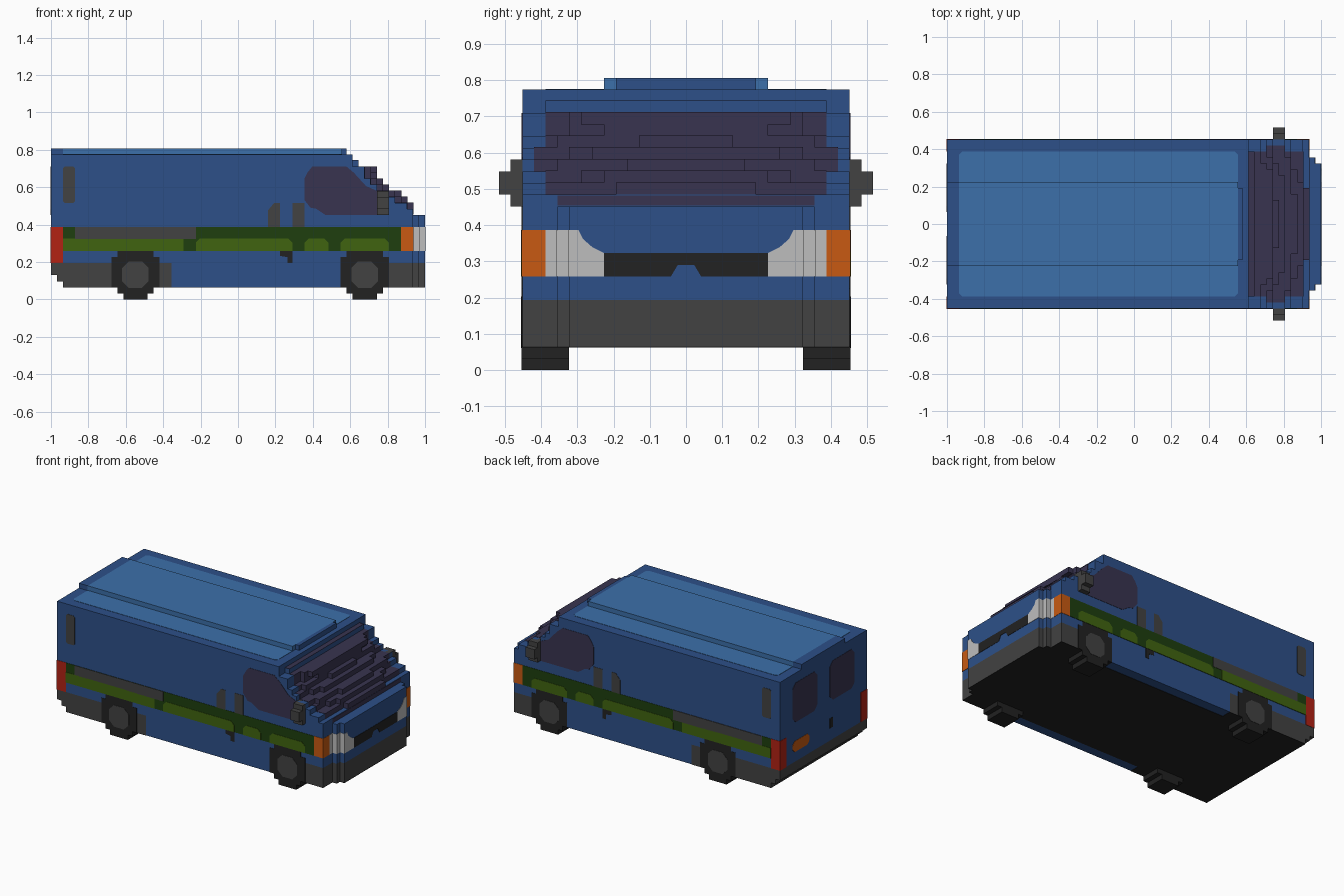
import bpy, bmesh, math

if "Cube" in bpy.data.objects:
    bpy.data.objects.remove(bpy.data.objects["Cube"])

V = 2 / 62     # size of one block
E = 0.06       # lift of painted plates, in blocks


def srgb(c):
    c /= 255
    return c / 12.92 if c <= 0.04045 else ((c + 0.055) / 1.055) ** 2.4


def material(name, r, g, b):
    m = bpy.data.materials.new(name)
    m.use_nodes = True
    col = (srgb(r), srgb(g), srgb(b), 1)
    m.diffuse_color = col
    m.node_tree.nodes["Principled BSDF"].inputs["Base Color"].default_value = col
    return m


BLUE = material("body blue", 45, 80, 137)
LIGHT = material("roof light blue", 60, 112, 170)
GLASS = material("dark glass", 56, 52, 80)
GREY = material("trim grey", 66, 66, 66)
BLACK = material("tyre black", 34, 34, 34)
GREEN = material("dark green", 30, 62, 14)
LIME = material("light green", 64, 100, 16)
RED = material("lamp red", 178, 34, 20)
ORANGE = material("lamp orange", 200, 90, 18)
WHITE = material("lamp white", 190, 190, 190)


def prism(bm, pts, to3d, d0, d1):
    lo = [bm.verts.new([c * V for c in to3d(a, b, d0)]) for a, b in pts]
    hi = [bm.verts.new([c * V for c in to3d(a, b, d1)]) for a, b in pts]
    bm.faces.new(lo)
    bm.faces.new(hi[::-1])
    n = len(pts)
    for i in range(n):
        j = (i + 1) % n
        bm.faces.new((lo[j], lo[i], hi[i], hi[j]))


def finish(name, mat, bm):
    bmesh.ops.recalc_face_normals(bm, faces=bm.faces)
    me = bpy.data.meshes.new(name)
    bm.to_mesh(me)
    bm.free()
    me.materials.append(mat)
    ob = bpy.data.objects.new(name, me)
    bpy.context.collection.objects.link(ob)
    return ob


def side(a, b, d):      # profile in x, z
    return (a, d, b)


def end(a, b, d):       # profile in y, z
    return (d, a, b)


def flat(a, b, d):      # outline in x, y
    return (a, b, d)


def rect(a0, a1, b0, b1, r=0):
    if not r:
        return [(a0, b0), (a1, b0), (a1, b1), (a0, b1)]
    return [(a0 + r, b0), (a1 - r, b0), (a1, b0 + r), (a1, b1 - r),
            (a1 - r, b1), (a0 + r, b1), (a0, b1 - r), (a0, b0 + r)]


def part(name, mat, pts, to3d, d0, d1):
    bm = bmesh.new()
    prism(bm, pts, to3d, d0, d1)
    return finish(name, mat, bm)


def boxes(name, mat, items, mirror=False):
    """Blocks given as (x0, x1, y0, y1, z0, z1), optionally mirrored in y."""
    bm = bmesh.new()
    for x0, x1, y0, y1, z0, z1 in items:
        prism(bm, rect(x0, x1, y0, y1), flat, z0, z1)
        if mirror:
            prism(bm, rect(x0, x1, -y1, -y0), flat, z0, z1)
    return finish(name, mat, bm)


def side_plates(name, mat, pts, lift=E):
    bm = bmesh.new()
    for s in (1, -1):
        prism(bm, pts, side, s * 13.9, s * (14 + lift))
    return finish(name, mat, bm)


# Main shell: side profile with a stepped front
step_x = [29, 28, 26, 25, 23, 22, 21, 21, 19, 19]     # rows z 14 to 23
shell = [(-31, 24), (-31, 6), (29, 6)]
for i, x in enumerate(step_x):
    if i and step_x[i - 1] != x:
        shell += [(step_x[i - 1], 14 + i), (x, 14 + i)]
shell.append((19, 24))
part("body_shell", BLUE, shell, side, -14, 14)
boxes("hood_nose", BLUE, [(28, 30, -11, 11, 6, 14), (28, 31, -10, 10, 6, 14)])

# Lower body: sill and bumpers
boxes("sill", BLUE, [(-11, 17, -14, 14, 2, 6)])
part("rear_bumper", GREY, [(-31, 6), (-31, 4), (-30, 4), (-30, 3), (-29, 3), (-29, 2),
                           (-11, 2), (-11, 6)], side, -14, 14)
boxes("front_bumper", GREY, [(17, 29, -14, 14, 2, 6), (28, 30, -11, 11, 2, 6),
                             (28, 31, -10, 10, 2, 6)])
boxes("underside", BLACK, [(-29, -11, -14, 14, 2 - E, 2.1), (-11, 17, -12, 12, 2 - E, 2.1),
                           (17, 29, -14, 14, 2 - E, 2.1), (29, 30, -11, 11, 2 - E, 2.1),
                           (30, 31, -10, 10, 2 - E, 2.1)])

# Windscreen: rows of stepped blocks, deepest in the middle
outer_w = [11, 12, 12, 13, 13, 12, 12, 12]
mid_w = [9, 10, 9, 11, 10, 11, 10, 10]
mid_x = [29, 28, 27, 26, 24, 23, 22, 22]
top_w = [6, 6, 7, 5, 8, 4, 7, 9]
top_x = [29, 29, 28, 27, 25, 24, 23, 23]
glass = []
for i in range(8):
    z0, z1 = 14 + (0 if i else E), 15 + i + (E if i else -E)
    for w, x in ((outer_w[i], step_x[i]), (mid_w[i], mid_x[i]), (top_w[i], top_x[i])):
        glass.append((17, x + E, -w, w, z0 + i, z1))
boxes("windscreen", GLASS, glass)
boxes("windscreen_header", BLUE, [(18, 20, -12, 12, 22, 23)])
boxes("windscreen_top", GLASS, [(19, 20, -12, 12, 22.9, 23 + E)])

# Roof: painted panel and raised centre slab
part("roof_panel", LIGHT, rect(-29, 17.2, -12, 12, 0.5), flat, 23.9, 24 + E)
boxes("roof_slab", LIGHT, [(-29, 17.2, -7, 7, 23.5, 25)])
boxes("roof_slab_ends", BLUE, [(-31, -29, -7, 7, 23.5, 25), (17.2, 18, -6, 6, 23.5, 25)])

# Wheels with hub plates
for label, cx in (("rear", -17), ("front", 21)):
    boxes(label + "_wheels", BLACK, [
        (cx - h, cx + h, 10, 14 + E, z0, z1)
        for h, z0, z1 in ((2, 0, 1), (3, 1, 2), (4, 2, 7), (3, 7, 8))], mirror=True)
    side_plates(label + "_hubs", GREY, rect(cx - 2.2, cx + 2.2, 1.9, 6.3, 1.1), 2 * E)

# Side stripe in layered plates
side_plates("stripe_base", GREEN, rect(-29, 27, 8, 12))
side_plates("stripe_grey", GREY, rect(-27, -7, 10, 12), 2 * E)
for i, (x0, x1) in enumerate(((-29, -9), (-7, 9), (11, 15), (17, 25))):
    c = 0 if i == 0 else 0.7
    side_plates("stripe_light_%d" % (i + 1), LIME,
                [(x0, 8), (x1, 8), (x1, 10.1 - c), (x1 - c, 10.1), (x0 + c, 10.1),
                 (x0, 10.1 - c)], 2 * E)

# Side windows, vents and handles
side_plates("side_windows", GLASS, [
    (12.3, 22), (18, 22), (19.2, 21), (21.2, 18.8), (23, 18), (23, 14), (14.5, 14),
    (13, 15), (12, 15.2), (11, 16.5), (11, 20), (11.5, 21)])
side_plates("rear_vents", GREY, rect(-29, -27, 16, 22, 0.3))
side_plates("door_handles_front", GREY, rect(9, 11, 12, 16))
side_plates("door_handles_rear", GREY, [(5, 12), (7, 12), (7, 16), (6, 16), (5, 14.8)])
side_plates("side_marks", BLACK, [(7, 8), (7, 7.2), (8.2, 7), (8.2, 6), (9, 6), (9, 8)])

# Mirrors
boxes("wing_mirrors", GREY, [(23, 25, 13, 15, 14, 18), (23, 25, 15, 16, 15, 17)], mirror=True)

# Front lamps and grille
boxes("indicators", ORANGE, [(27, 29 + E, 12, 14 + E, 8, 12)], mirror=True)
boxes("headlight_sides", WHITE, [(28, 29 + E, 9, 12, 8, 12),
                                 (29, 30 + E, 9, 11 + E, 8, 12)], mirror=True)
bm = bmesh.new()
for s in (1, -1):
    prism(bm, [(s * y, z) for y, z in ((7, 8), (10 + E, 8), (10 + E, 12), (9.2, 12),
                                       (8.8, 11.2), (8, 10.5), (7, 10))], end, 30, 31 + E)
finish("headlights", WHITE, bm)
part("grille", BLACK, [(-7, 8), (-1.3, 8), (-0.7, 9), (0.7, 9), (1.3, 8), (7, 8), (7, 10),
                       (-7, 10)], end, 30.9, 31 + E)

# Rear lamps, windows and badge plate
boxes("tail_lamps", RED, [(-31 - E, -29, 12, 14 + E, 6, 12)], mirror=True)
bm = bmesh.new()
for y in (2, -10):
    prism(bm, rect(y, y + 8, 14, 22, 1), end, -31 - E, -30.9)
finish("rear_windows", GLASS, bm)
part("rear_plate", ORANGE, rect(4.5, 10, 8, 10.2, 0.7), end, -31 - E, -30.9)
part("rear_handle", BLACK, rect(-3, -2, 8.5, 10.5), end, -31 - E, -30.9)
